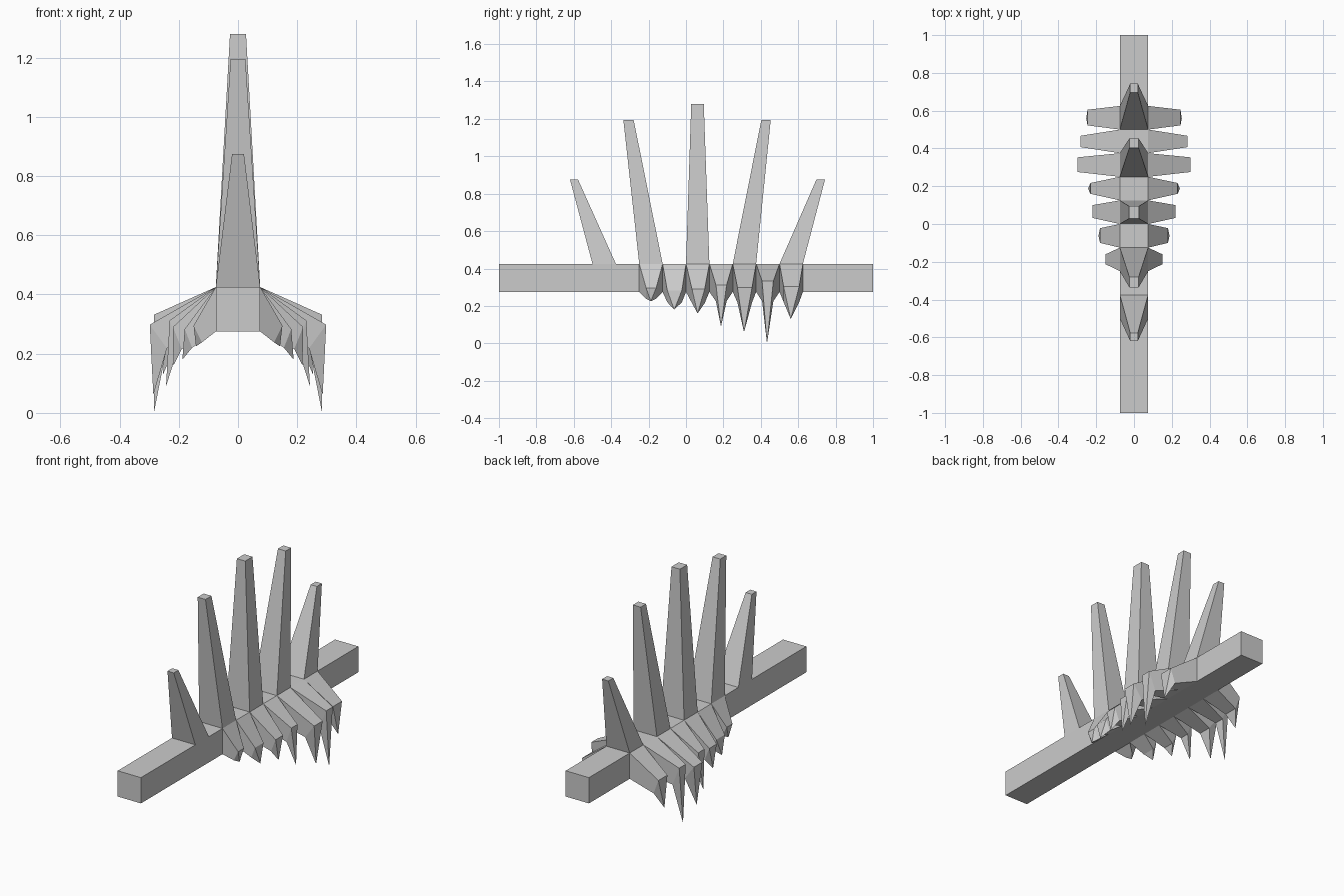
import bpy, bmesh
from mathutils import Vector

if "Cube" in bpy.data.objects:
    bpy.data.objects.remove(bpy.data.objects["Cube"])

W, Z0, Z1, CELL = 0.075, 0.275, 0.425, 0.125
bm = bmesh.new()

# Beam: square section, cut into cells where spines and legs grow
stations = [-1.0] + [-0.5 + CELL * i for i in range(10)] + [1.0]
section = [(-W, Z0), (W, Z0), (W, Z1), (-W, Z1)]
rings = [[bm.verts.new((x, y, z)) for x, z in section] for y in stations]
bm.faces.new(rings[0])
bm.faces.new(rings[-1][::-1])
cells = {}
for y, a, b in zip(stations, rings, rings[1:]):
    for side in range(4):
        n = (side + 1) % 4
        cells[(round(y, 3), side)] = bm.faces.new((a[n], a[side], b[side], b[n]))


def extrude(face, place):
    """Replace a face with walls leading to a moved copy of it."""
    base = list(face.verts)
    bm.faces.remove(face)
    top = [bm.verts.new(place(v.co)) for v in base]
    for i in range(4):
        j = (i + 1) % 4
        bm.faces.new((base[i], base[j], top[j], top[i]))
    return bm.faces.new(top)


def spike(face, tip):
    """Replace a face with a pyramid."""
    base = list(face.verts)
    bm.faces.remove(face)
    point = bm.verts.new(tip)
    for i in range(4):
        bm.faces.new((base[i], base[(i + 1) % 4], point))


# Back spines: base start, top y range, top half width, top height
for y, ya, yb, hx, z in [
    (-0.50, -0.62, -0.577, 0.020, 0.875),
    (-0.25, -0.335, -0.28, 0.025, 1.195),
    (0.00, 0.028, 0.095, 0.027, 1.28),
    (0.25, 0.403, 0.453, 0.025, 1.195),
    (0.50, 0.697, 0.743, 0.020, 0.875),
]:
    mid = y + CELL / 2
    extrude(cells[(y, 2)], lambda c: Vector((hx if c.x > 0 else -hx,
                                             ya if c.y < mid else yb, z)))

# Clawed legs: base start, knee y range, knee outer x/z, knee inner x/z, tip xyz
for y, ya, yb, ox, oz, ix, iz, tip in [
    (-0.250, -0.213, -0.160, 0.150, 0.295, 0.122, 0.238, (0.142, -0.188, 0.225)),
    (-0.125, -0.100, -0.022, 0.180, 0.283, 0.155, 0.220, (0.188, -0.063, 0.18)),
    (0.000, 0.032, 0.100, 0.220, 0.290, 0.190, 0.215, (0.218, 0.062, 0.16)),
    (0.125, 0.160, 0.217, 0.231, 0.312, 0.200, 0.225, (0.243, 0.187, 0.09)),
    (0.250, 0.275, 0.353, 0.298, 0.298, 0.240, 0.218, (0.286, 0.310, 0.06)),
    (0.375, 0.407, 0.467, 0.283, 0.332, 0.240, 0.225, (0.284, 0.433, 0.0)),
    (0.500, 0.522, 0.605, 0.246, 0.303, 0.215, 0.220, (0.253, 0.560, 0.13)),
]:
    mid = y + CELL / 2
    for side, s in ((1, 1), (3, -1)):
        knee = extrude(cells[(y, side)], lambda c: Vector((
            s * (ox if c.z > 0.35 else ix),
            ya if c.y < mid else yb,
            oz if c.z > 0.35 else iz)))
        spike(knee, (s * tip[0], tip[1], tip[2]))

bmesh.ops.recalc_face_normals(bm, faces=bm.faces)
mesh = bpy.data.meshes.new("spined_beam_with_legs")
bm.to_mesh(mesh)
bm.free()
bpy.context.collection.objects.link(bpy.data.objects.new("spined_beam_with_legs", mesh))
